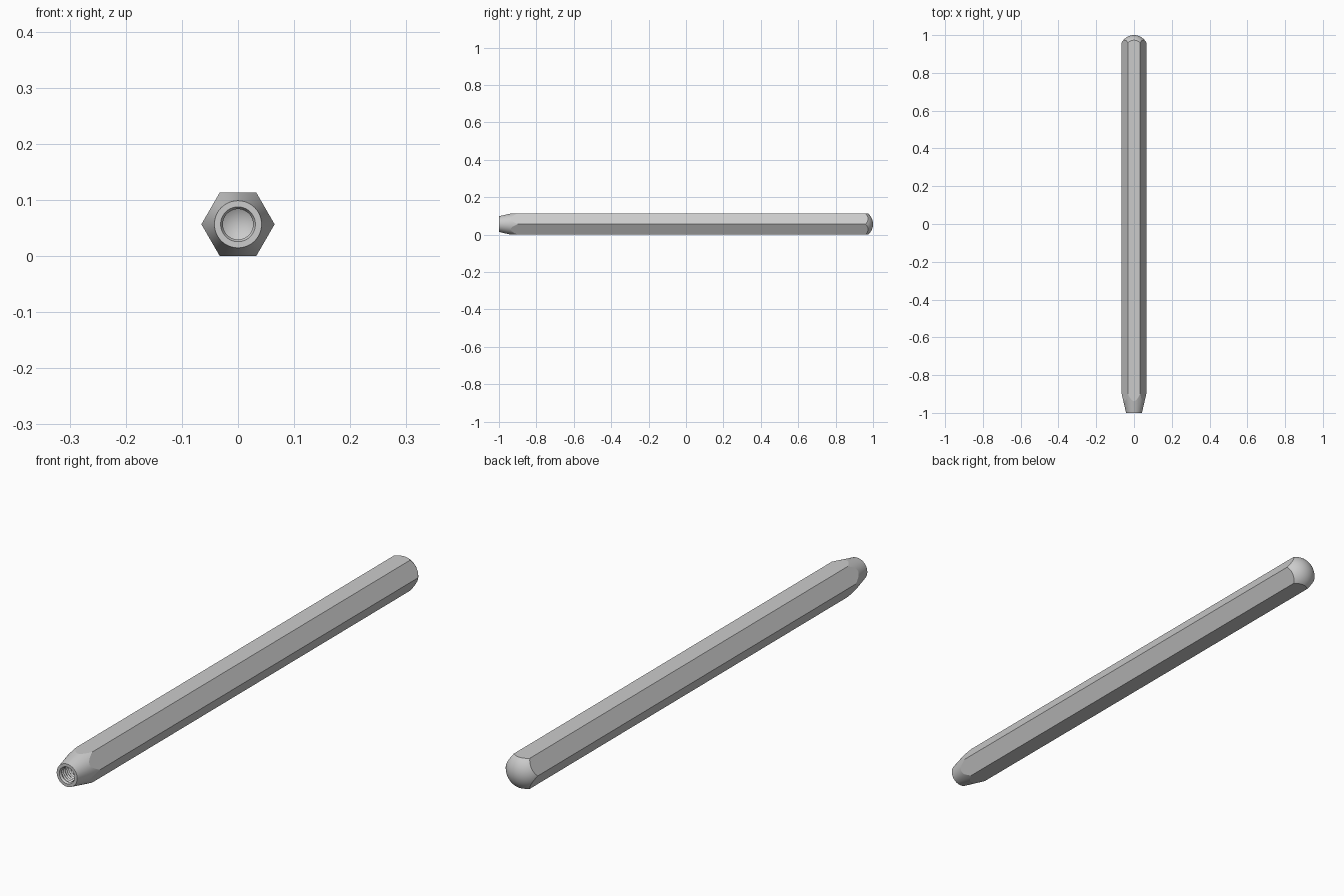
import bpy, bmesh, math

if "Cube" in bpy.data.objects:
    bpy.data.objects.remove(bpy.data.objects["Cube"])

A = 0.0565                       # half width across the flats
CR = A / math.cos(math.pi / 6)   # hexagon corner radius
SEG = 96


def make(name, bm):
    bmesh.ops.recalc_face_normals(bm, faces=bm.faces[:])
    me = bpy.data.meshes.new(name)
    bm.to_mesh(me)
    bm.free()
    ob = bpy.data.objects.new(name, me)
    bpy.context.collection.objects.link(ob)
    return ob


def lathe(name, profile):
    # revolve (radius, y) points round the rod axis; both ends lie on the axis
    bm = bmesh.new()
    rings = []
    for r, y in profile:
        n = 1 if r == 0 else SEG
        rings.append([bm.verts.new((r * math.cos(2 * math.pi * k / SEG), y,
                                    A + r * math.sin(2 * math.pi * k / SEG)))
                      for k in range(n)])
    for a, b in zip(rings, rings[1:]):
        for k in range(SEG):
            j = (k + 1) % SEG
            quad = [a[k % len(a)], a[j % len(a)], b[j % len(b)], b[k % len(b)]]
            bm.faces.new(list(dict.fromkeys(quad)))
    return make(name, bm)


# hexagonal bar, slightly over-long
bm = bmesh.new()
ends = [[bm.verts.new((CR * math.cos(k * math.pi / 3), y,
                       A + CR * math.sin(k * math.pi / 3))) for k in range(6)]
        for y in (-1.05, 1.05)]
for e in ends:
    bm.faces.new(e)
for k in range(6):
    j = (k + 1) % 6
    bm.faces.new([ends[0][k], ends[0][j], ends[1][j], ends[1][k]])
rod = make("hex_rod", bm)

# turned envelope: drilled tip, threaded bore, tapered nose, domed tail
profile = [(0, -0.784), (0.027, -0.80)]
pitch = 0.01
for i in range(18):
    y = -0.81 - i * pitch
    profile += [(0.027, y), (0.031, y - pitch / 2)]
profile += [(0.027, -0.992), (0.031, -1), (0.042, -1), (0.07, -0.878)]
R = 0.0728
a0 = math.asin(0.07 / R)
for i in range(20):
    a = a0 * (1 - i / 20)
    profile.append((R * math.sin(a), 1 - R + R * math.cos(a)))
profile.append((0, 1))
envelope = lathe("turned_envelope", profile)
envelope.hide_render = True

# cut the bar to the turned envelope
mod = rod.modifiers.new("turn_ends", 'BOOLEAN')
mod.operation = 'INTERSECT'
mod.solver = 'EXACT'
mod.object = envelope
bpy.context.view_layer.objects.active = rod
rod.select_set(True)
bpy.ops.object.modifier_apply(modifier=mod.name)
bpy.data.objects.remove(envelope)
bpy.ops.object.shade_smooth_by_angle(angle=math.radians(10))
